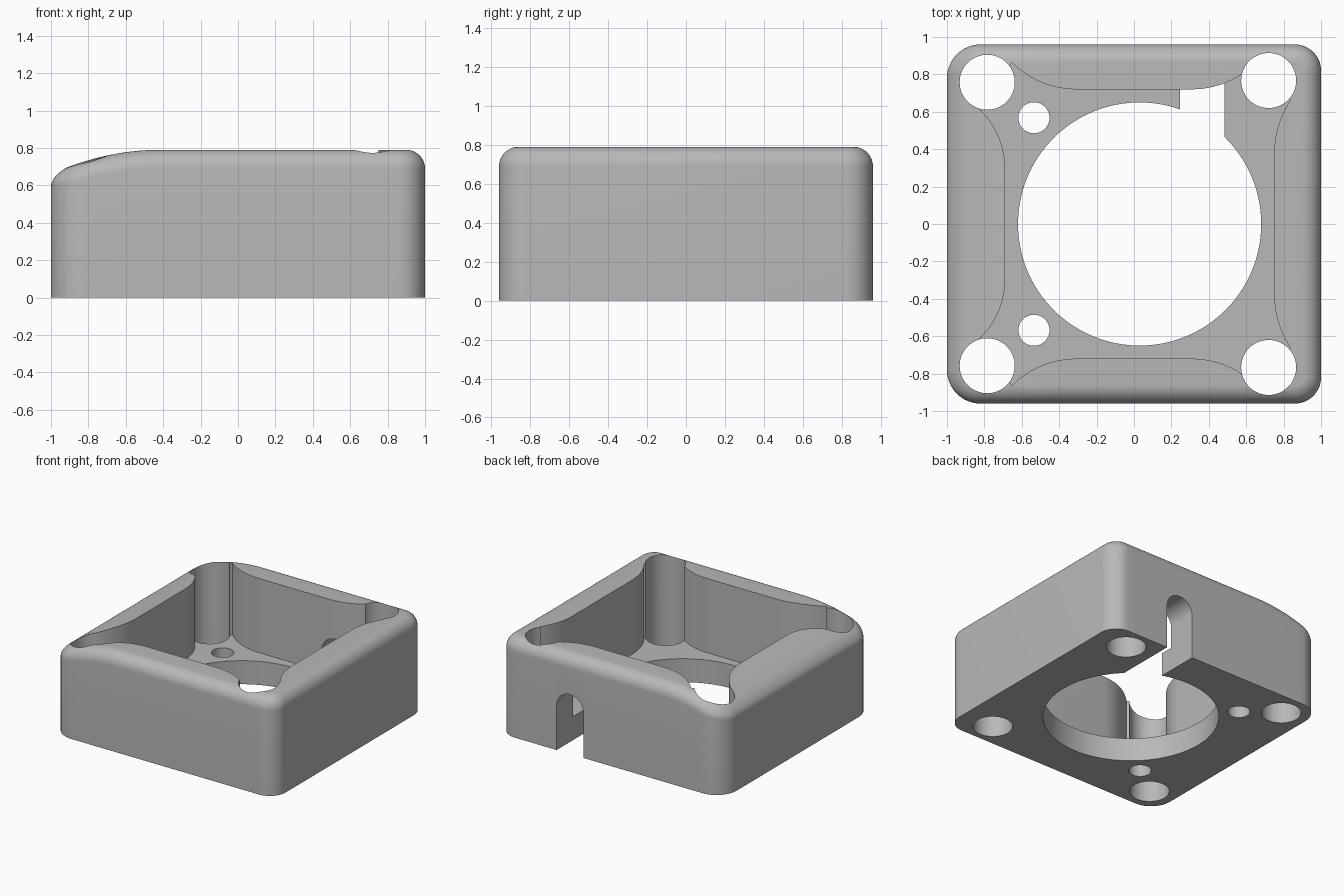
import bpy, bmesh
from math import sin, cos, pi, radians, sqrt

if "Cube" in bpy.data.objects:
    bpy.data.objects.remove(bpy.data.objects["Cube"], do_unlink=True)

HX, HY, TOP = 1.0, 0.96, 0.79
FLOOR, FILLET = 0.19, 0.1

grey = bpy.data.materials.new("light_grey")
grey.use_nodes = True
grey.diffuse_color = (0.48, 0.48, 0.48, 1)
grey.node_tree.nodes["Principled BSDF"].inputs["Base Color"].default_value = (0.48, 0.48, 0.48, 1)


def make_object(name, bm):
    bmesh.ops.recalc_face_normals(bm, faces=bm.faces)
    mesh = bpy.data.meshes.new(name)
    bm.to_mesh(mesh)
    bm.free()
    mesh.materials.append(grey)
    obj = bpy.data.objects.new(name, mesh)
    bpy.context.collection.objects.link(obj)
    return obj


def prism(name, points, offset):
    """Extrude a closed outline of 3D points by an offset vector."""
    bm = bmesh.new()
    face = bm.faces.new([bm.verts.new(p) for p in points])
    geom = bmesh.ops.extrude_face_region(bm, geom=[face])["geom"]
    bmesh.ops.translate(bm, vec=offset,
                        verts=[v for v in geom if isinstance(v, bmesh.types.BMVert)])
    return make_object(name, bm)


def top_height(x):
    """Flat top that curves down towards the right side."""
    return TOP - max(0, -0.42 - x) ** 2 / 2.6


def half_outline(inset):
    """Front half of the rounded plan, as (x, y, outward x), right to left side."""
    pts = []
    steps = 12
    for cx, r, start in ((-HX + 0.18, 0.18, pi), (HX - 0.14, 0.14, 1.5 * pi)):
        cy = -HY + r
        for i in range(steps + 1):
            a = start + i * pi / 2 / steps
            pts.append((cx + (r - inset) * cos(a), cy + (r - inset) * sin(a), cos(a)))
        if start == pi:
            # subdivide the straight front so the top can curve
            x0, x1 = cx, HX - 0.14
            for i in range(1, 24):
                pts.append((x0 + (x1 - x0) * i / 24, -HY + inset, 0))
    return pts


# Body: rings lofted from the base up over the rounded rim
def build_body():
    bm = bmesh.new()

    def ring(inset, rise):
        half = half_outline(inset)
        full = half + [(x, -y, n) for x, y, n in reversed(half)]
        verts = []
        for x, y, n in full:
            drop = FILLET - 0.035 * max(0, -n)
            z = 0 if rise is None else top_height(x) - drop * (1 - rise)
            verts.append(bm.verts.new((x, y, z)))
        return verts

    rings = [ring(0, None)]
    for i in range(11):
        t = i * pi / 20
        rings.append(ring(FILLET * (1 - cos(t)), sin(t)))
    for a, b in zip(rings, rings[1:]):
        for i in range(len(a)):
            j = (i + 1) % len(a)
            bm.faces.new((a[i], a[j], b[j], b[i]))
    bm.faces.new(rings[0])
    # top strips join each front point to its mirrored back point
    cap = rings[-1]
    n = len(cap)
    for i in range(n // 2 - 1):
        bm.faces.new((cap[i], cap[i + 1], cap[n - 2 - i], cap[n - 1 - i]))
    return make_object("housing", bm)


def cylinder(name, x, y, r, sides=64):
    ring = [(x + r * cos(2 * pi * i / sides), y + r * sin(2 * pi * i / sides), -0.2)
            for i in range(sides)]
    return prism(name, ring, (0, 0, 1.4))


def wall_curve(half, r, depth, steps=14):
    """Straight wall whose two ends curve outwards: (along, outward) pairs."""
    arc = [(half + r * sin(t), r * (1 - cos(t)))
           for t in (i * sqrt(2 * depth / r) / steps for i in range(steps + 1))]
    return [(-u, v) for u, v in reversed(arc)] + arc


# Cavity outline: four bulging walls, joined inside the corner holes
def cavity_cutter():
    front_back = wall_curve(0.31, 0.48, 0.15)
    right = wall_curve(0.3, 0.43, 0.165)
    left = wall_curve(0.38, 0.5, 0.09)
    plan = [(u, -0.72 - v) for u, v in front_back]
    plan += [(0.75 + v, u) for u, v in left]
    plan += [(-u, 0.72 + v) for u, v in front_back]
    plan += [(-0.69 - v, -u) for u, v in right]
    return prism("cavity_cutter", [(x, y, FLOOR) for x, y in plan], (0, 0, 1))


# Cable slot: arch open at the bottom, running from the bore out of the back
def slot_cutter():
    cx, r, spring = 0.365, 0.12, 0.36
    arch = [(cx - r, -0.1), (cx + r, -0.1)]
    arch += [(cx + r * cos(i * pi / 24), spring + r * sin(i * pi / 24)) for i in range(25)]
    return prism("slot_cutter", [(x, 0.3, z) for x, z in arch], (0, 0.9, 0))


housing = build_body()
cutters = [cavity_cutter(), cylinder("bore_cutter", 0.03, 0, 0.65, 128), slot_cutter()]
for side in (-1, 1):
    cutters.append(cylinder("screw_hole_cutter", -0.785, side * 0.758, 0.147))
    cutters.append(cylinder("screw_hole_cutter", 0.72, side * 0.767, 0.147))
    cutters.append(cylinder("pin_hole_cutter", -0.535, side * 0.568, 0.083, 48))

bpy.ops.object.select_all(action="DESELECT")
bpy.context.view_layer.objects.active = housing
housing.select_set(True)
for cutter in cutters:
    cutter.hide_render = True
    mod = housing.modifiers.new(cutter.name, "BOOLEAN")
    mod.operation = "DIFFERENCE"
    mod.solver = "EXACT"
    mod.object = cutter
    bpy.ops.object.modifier_apply(modifier=mod.name)
    bpy.data.objects.remove(cutter, do_unlink=True)

bpy.ops.object.shade_smooth_by_angle(angle=radians(30))
